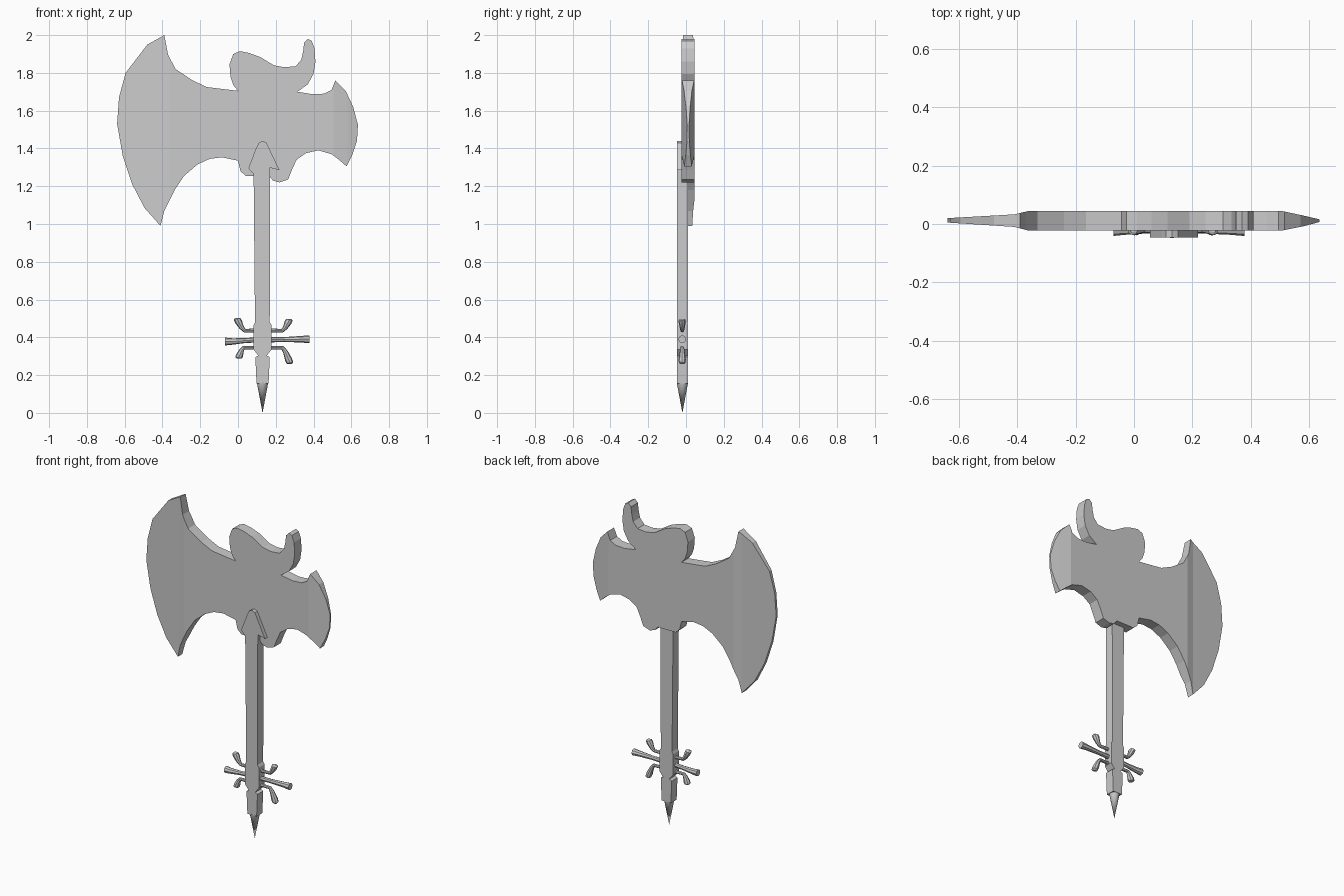
import bpy, bmesh, math

if "Cube" in bpy.data.objects:
    bpy.data.objects.remove(bpy.data.objects["Cube"])


def prism(name, outline, y0, y1, cuts=(), shape=None):
    """Extrude an x-z outline from y0 to y1, optionally slicing at x cuts and thinning."""
    bm = bmesh.new()
    face = bm.faces.new([bm.verts.new((x, y0, z)) for x, z in outline])
    ext = bmesh.ops.extrude_face_region(bm, geom=[face], use_keep_orig=True)
    for v in ext["geom"]:
        if isinstance(v, bmesh.types.BMVert):
            v.co.y = y1
    bmesh.ops.triangulate(bm, faces=[f for f in bm.faces if len(f.verts) > 4])
    for x in cuts:
        bmesh.ops.bisect_plane(bm, geom=bm.verts[:] + bm.edges[:] + bm.faces[:],
                               plane_co=(x, 0, 0), plane_no=(1, 0, 0))
    if shape:
        mid = (y0 + y1) / 2
        for v in bm.verts:
            front, back = shape(v.co.x)
            v.co.y = front if v.co.y < mid else back
    bmesh.ops.recalc_face_normals(bm, faces=bm.faces[:])
    mesh = bpy.data.meshes.new(name)
    bm.to_mesh(mesh)
    bm.free()
    ob = bpy.data.objects.new(name, mesh)
    bpy.context.collection.objects.link(ob)
    return ob


def activate(ob):
    bpy.ops.object.select_all(action='DESELECT')
    ob.select_set(True)
    bpy.context.view_layer.objects.active = ob


def peg(name, points):
    """Round tube along (x, z, radius) points."""
    cu = bpy.data.curves.new(name, 'CURVE')
    cu.dimensions = '3D'
    cu.bevel_depth = 1.0
    cu.bevel_resolution = 2
    cu.use_fill_caps = True
    sp = cu.splines.new('POLY')
    sp.points.add(len(points) - 1)
    for p, (x, z, r) in zip(sp.points, points):
        p.co = (x, -0.02, z, 1)
        p.radius = r
    ob = bpy.data.objects.new(name, cu)
    bpy.context.collection.objects.link(ob)
    activate(ob)
    bpy.ops.object.convert(target='MESH')
    bpy.ops.object.shade_smooth_by_angle(angle=math.radians(40))


# Front and back y of the axe body, thinning towards both blade edges
PROFILE = [(-0.64, 0.005, 0.02), (-0.41, -0.010, 0.033), (-0.36, -0.023, 0.045),
           (0.505, -0.023, 0.045), (0.58, -0.008, 0.029), (0.64, 0.008, 0.015)]


def thickness(x):
    x = min(max(x, -0.64), 0.64)
    for (xa, fa, ba), (xb, fb, bb) in zip(PROFILE, PROFILE[1:]):
        if x <= xb:
            t = (x - xa) / (xb - xa)
            return fa + t * (fb - fa), ba + t * (bb - ba)


# Axe-shaped body: left blade, lower edge, right blade, horns
outline = [
    (-.39, 2.0), (-.48, 1.95), (-.595, 1.80), (-.63, 1.67), (-.64, 1.53), (-.61, 1.36),
    (-.56, 1.21), (-.495, 1.085), (-.41, .99), (-.39, 1.07), (-.335, 1.18), (-.285, 1.255),
    (-.215, 1.315), (-.15, 1.345), (-.085, 1.353), (0, 1.335), (.013, 1.28), (.04, 1.255),
    (.165, 1.255), (.185, 1.23), (.22, 1.22), (.265, 1.235), (.285, 1.285), (.31, 1.34),
    (.36, 1.375), (.425, 1.39), (.495, 1.37), (.535, 1.34), (.575, 1.305), (.605, 1.365),
    (.63, 1.44), (.635, 1.525), (.61, 1.62), (.57, 1.705), (.515, 1.76), (.495, 1.71),
    (.455, 1.69), (.395, 1.687), (.315, 1.70), (.37, 1.74), (.40, 1.795), (.41, 1.86),
    (.405, 1.93), (.39, 1.97), (.37, 1.98), (.35, 1.96), (.345, 1.915), (.335, 1.87),
    (.305, 1.835), (.245, 1.83), (.19, 1.84), (.115, 1.885), (.06, 1.905), (.01, 1.915),
    (-.025, 1.90), (-.045, 1.845), (-.04, 1.78), (-.025, 1.735), (0, 1.705), (-.085, 1.715),
    (-.165, 1.725), (-.24, 1.76), (-.33, 1.82), (-.37, 1.895)]
prism("axe_body", outline, -0.023, 0.045,
      [p[0] for p in PROFILE[1:-1]], thickness)

# Neck with the notched headstock
prism("neck", [
    (.083, 1.30), (.083, 1.24), (.09, .48), (.083, .465), (.083, .335), (.108, .303),
    (.092, .295), (.098, .155), (.162, .155), (.168, .295), (.152, .303), (.177, .335),
    (.177, .465), (.168, .48), (.170, 1.24), (.170, 1.30)], -0.047, 0.010)

# Arrow-shaped end of the fingerboard
prism("arrow_tip", [
    (.13, 1.44), (.11, 1.43), (.095, 1.40), (.055, 1.295), (.087, 1.26), (.17, 1.26),
    (.17, 1.298), (.22, 1.285), (.165, 1.40), (.15, 1.43)], -0.047, -0.015)

# Spike at the foot
bpy.ops.mesh.primitive_cone_add(vertices=12, radius1=0.03, radius2=0, depth=0.16,
                                location=(.13, -.019, .08), rotation=(math.pi, 0, 0))
spike = bpy.context.object
spike.name = "spike"
bpy.ops.object.shade_smooth_by_angle(angle=math.radians(40))

# Straight bone-shaped pegs
for name, x0, x1, x2, z0, z1 in (("peg_left", .10, -.03, -.07, .387, .378),
                                 ("peg_right", .16, .33, .378, .387, .39)):
    peg(name, [(x0, z0, .014), ((x0 + x1) / 2, (z0 + z1) / 2, .013),
               (x1, z1, .017), (x2, z1, .021)])

# Bent pegs: stem, elbow, swollen end
for name, root, elbow, x, z, zt in (
        ("peg_upper_left", .10, .035, -.005, .436, .503),
        ("peg_upper_right", .16, .235, .272, .436, .498),
        ("peg_lower_left", .10, .03, .003, .345, .287),
        ("peg_lower_right", .16, .235, .275, .345, .258)):
    peg(name, [(root, z, .010), (elbow, z, .010),
               (elbow + .4 * (x - elbow), z + .25 * (zt - z), .013),
               (elbow + .8 * (x - elbow), z + .7 * (zt - z), .019),
               (x, z + .92 * (zt - z), .018),
               (x, zt, .009)])
